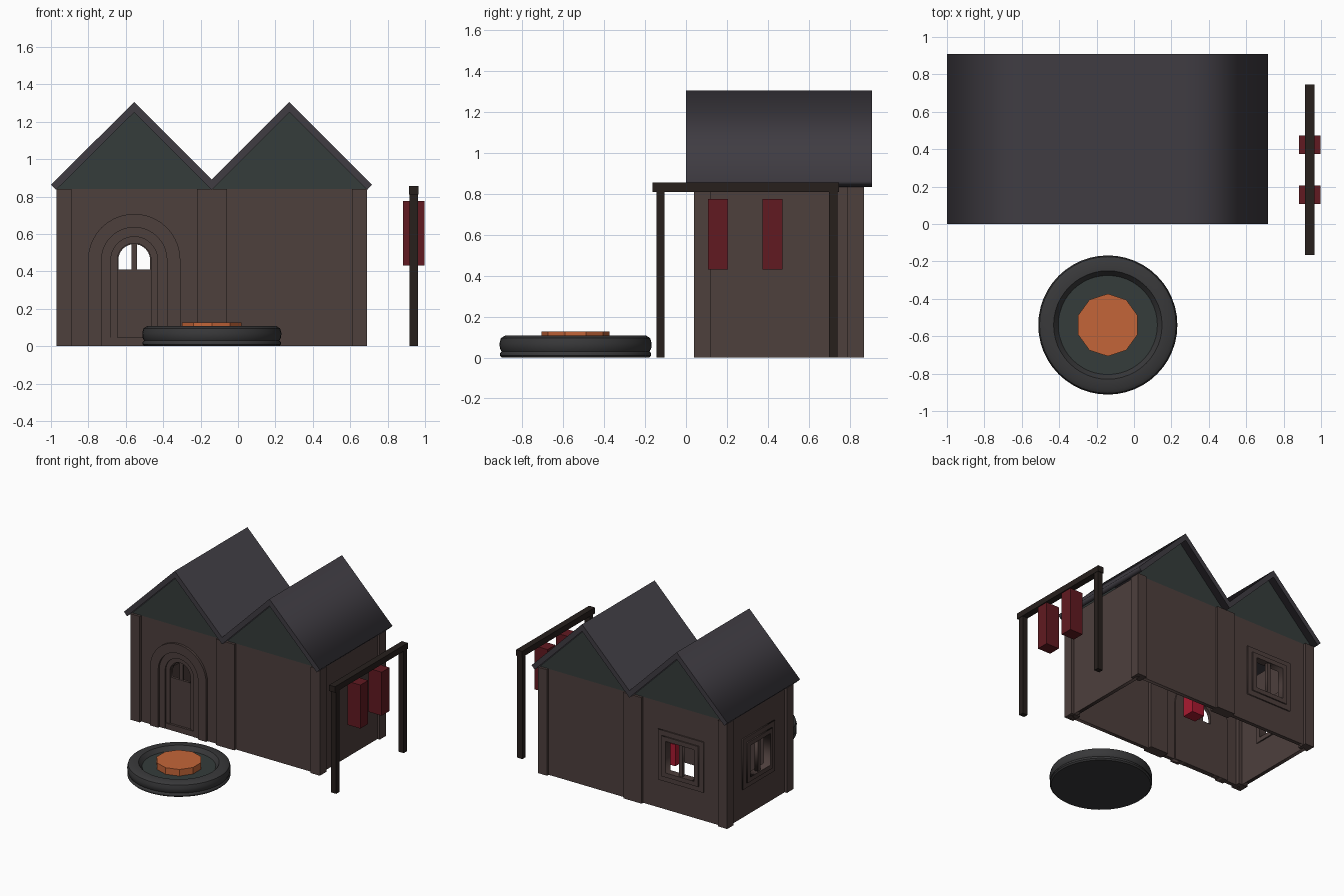
import bpy, bmesh, math

if "Cube" in bpy.data.objects:
    bpy.data.objects.remove(bpy.data.objects["Cube"])

def mat(name, r, g, b):
    m = bpy.data.materials.new(name)
    m.diffuse_color = (r, g, b, 1)
    m.use_nodes = True
    m.node_tree.nodes["Principled BSDF"].inputs["Base Color"].default_value = m.diffuse_color
    return m

BRICK = mat("brown_wall", 0.075, 0.05, 0.046)
SLATE = mat("slate", 0.05, 0.045, 0.055)
GABLE = mat("green_grey", 0.035, 0.045, 0.043)
WOOD = mat("dark_wood", 0.02, 0.014, 0.012)
RED = mat("dark_red", 0.12, 0.01, 0.015)
CRIMSON = mat("crimson", 0.4, 0.01, 0.03)
EMBER = mat("orange", 0.55, 0.13, 0.04)
RUBBER = mat("rubber", 0.04, 0.04, 0.042)

def finish(bm, name, material):
    bmesh.ops.remove_doubles(bm, verts=bm.verts, dist=1e-4)
    bmesh.ops.recalc_face_normals(bm, faces=bm.faces)
    me = bpy.data.meshes.new(name)
    bm.to_mesh(me)
    bm.free()
    me.materials.append(material)
    ob = bpy.data.objects.new(name, me)
    bpy.context.collection.objects.link(ob)
    return ob

def box(name, x0, x1, y0, y1, z0, z1, material):
    bm = bmesh.new()
    bmesh.ops.create_cube(bm, size=1)
    for v in bm.verts:
        v.co = ((x0 + x1) / 2 + v.co.x * (x1 - x0),
                (y0 + y1) / 2 + v.co.y * (y1 - y0),
                (z0 + z1) / 2 + v.co.z * (z1 - z0))
    return finish(bm, name, material)

def plate(name, loops, d0, d1, axis, material):
    """Upright slab: first loop is the outline, the others are holes."""
    cu = bpy.data.curves.new(name, 'CURVE')
    cu.dimensions = '2D'
    cu.fill_mode = 'BOTH'
    cu.extrude = (d1 - d0) / 2
    for pts in loops:
        sp = cu.splines.new('POLY')
        sp.points.add(len(pts) - 1)
        for p, (u, z) in zip(sp.points, pts):
            p.co = (u, z, 0, 1)
        sp.use_cyclic_u = True
    tmp = bpy.data.objects.new(name + "_outline", cu)
    bpy.context.collection.objects.link(tmp)
    dg = bpy.context.evaluated_depsgraph_get()
    me = bpy.data.meshes.new_from_object(tmp.evaluated_get(dg))
    bm = bmesh.new()
    bm.from_mesh(me)
    bpy.data.objects.remove(tmp)
    bpy.data.meshes.remove(me)
    for v in bm.verts:
        u, z, e = v.co
        d = (d0 + d1) / 2 + e
        v.co = (u, d, z) if axis == 'y' else (d, u, z)
    return finish(bm, name, material)

def rect(u0, u1, z0, z1):
    return [(u0, z0), (u1, z0), (u1, z1), (u0, z1)]

def square(cu, cz, h):
    return rect(cu - h, cu + h, cz - h, cz + h)

def arch(cx, r, spring, base, n=20):
    a = [math.pi * (1 - i / n) for i in range(n + 1)]
    return [(cx - r, base)] + [(cx + r * math.cos(t), spring + r * math.sin(t)) for t in a] + [(cx + r, base)]

XL, XR, XM, YF, YB, H = -0.97, 0.69, -0.14, 0.04, 0.87, 0.84
DOOR, WZ, WY = -0.555, 0.425, 0.455

# Corner posts and the wide middle pillars
for side, y0 in (("front", YF), ("back", YB - 0.08)):
    for part, x0, x1 in (("left_post", XL, XL + 0.08), ("middle_pillar", XM - 0.08, XM + 0.08),
                         ("right_post", XR - 0.08, XR)):
        box(f"{side}_{part}", x0, x1, y0, y0 + 0.08, 0, H, BRICK)

# Walls with door and window openings
a, b, t = XL + 0.02, XR - 0.02, 0.03
plate("front_wall", [[(a, 0)] + arch(DOOR, 0.2, 0.46, 0) + [(b, 0), (b, H), (a, H)]],
      YF + 0.02, YF + 0.02 + t, 'y', BRICK)
plate("back_wall", [rect(a, b, 0, H), square(DOOR, WZ, 0.15)], YB - 0.02 - t, YB - 0.02, 'y', BRICK)
plate("left_wall", [rect(YF + 0.03, YB - 0.03, 0, H), square(WY, WZ, 0.15)], a, a + t, 'x', BRICK)
plate("right_wall", [rect(YF + 0.03, YB - 0.03, 0, H)], b - t, b, 'x', BRICK)

# Windows: flat surround, raised inner frame and a mullion
def window(name, c, face, out, axis):
    def slab(part, loops, lo, hi):
        d = sorted((face + out * lo, face + out * hi))
        plate(f"{name}_{part}", loops, d[0], d[1], axis, BRICK)
    slab("surround", [square(c, WZ, 0.2), square(c, WZ, 0.15)], -0.03, 0.01)
    slab("frame", [square(c, WZ, 0.16), square(c, WZ, 0.125)], -0.04, 0.02)
    slab("mullion", [rect(c - 0.015, c + 0.015, WZ - 0.125, WZ + 0.125)], -0.02, 0.01)

window("back_window", DOOR, YB - 0.02, 1, 'y')
window("left_window", WY, a, -1, 'x')

# Arched doorway: stepped rings, door with a half-round light, threshold
def ring(name, r0, r1, base, y0, y1):
    plate(name, [arch(DOOR, r0, 0.46, base) + arch(DOOR, r1, 0.46, base)[::-1]], y0, y1, 'y', BRICK)

ring("door_outer_arch", 0.247, 0.175, 0, 0.042, 0.1)
ring("door_inner_arch", 0.175, 0.125, 0, 0.058, 0.1)
ring("door_rim", 0.125, 0.09, 0.04, 0.068, 0.1)
plate("door", [arch(DOOR, 0.1, 0.46, 0.04), arch(DOOR, 0.085, 0.46, 0.41)], 0.078, 0.1, 'y', BRICK)
box("door_light_mullion", DOOR - 0.015, DOOR + 0.015, 0.08, 0.095, 0.4, 0.55, BRICK)
box("threshold", DOOR - 0.13, DOOR + 0.13, 0.06, 0.1, 0, 0.045, BRICK)

# Gables
for cx, side in ((DOOR, "left"), (0.275, "right")):
    for y0, end in ((0.06, "front"), (YB - 0.05, "back")):
        plate(f"{side}_{end}_gable", [[(cx - 0.415, H), (cx + 0.415, H), (cx, H + 0.42)]],
              y0, y0 + 0.03, 'y', GABLE)

# Twin roof as one folded slab
plate("roof", [[(-1.0, 0.863), (DOOR, 1.305), (XM, 0.89), (0.275, 1.305), (0.717, 0.863),
                (0.69, 0.835), (0.275, 1.25), (XM, 0.835), (DOOR, 1.25), (-0.973, 0.835)]],
      0, 0.91, 'y', SLATE)

# Red block hanging inside the house
box("inner_lantern", -0.25, -0.14, 0.39, 0.49, 0.16, 0.33, CRIMSON)

# Lantern stand
for y, n in ((-0.125, "front"), (0.72, "back")):
    box(f"stand_{n}_post", 0.917, 0.963, y - 0.02, y + 0.02, 0, 0.815, WOOD)
box("stand_beam", 0.914, 0.966, -0.165, 0.747, 0.81, 0.857, WOOD)
for y, n in ((0.157, "front"), (0.424, "back")):
    box(f"{n}_lantern", 0.883, 0.998, y - 0.049, y + 0.049, 0.43, 0.775, RED)

# Round basin and its ember disc
def lathe(name, profile, steps, material, cx, cy):
    bm = bmesh.new()
    vs = [bm.verts.new((0, r, z)) for r, z in profile]
    es = [bm.edges.new(p) for p in zip(vs, vs[1:])]
    bmesh.ops.spin(bm, geom=vs + es, cent=(0, 0, 0), axis=(0, 0, 1), angle=2 * math.pi, steps=steps)
    ob = finish(bm, name, material)
    ob.location = (cx, cy, 0)
    return ob

basin = lathe("basin", [(0, 0), (0.36, 0), (0.37, 0.01), (0.37, 0.02), (0.362, 0.03), (0.37, 0.045),
                        (0.372, 0.07), (0.365, 0.095), (0.345, 0.107), (0.29, 0.107), (0.265, 0.075)],
              48, RUBBER, XM, -0.54)
bpy.context.view_layer.objects.active = basin
basin.select_set(True)
bpy.ops.object.shade_smooth_by_angle(angle=math.radians(40))
lathe("basin_floor", [(0, 0.06), (0.268, 0.06), (0.268, 0.075), (0, 0.075)], 48, GABLE, XM, -0.54)
lathe("ember_disc", [(0, 0.07), (0.167, 0.07), (0.167, 0.127), (0, 0.127)], 10, EMBER, XM, -0.54)
